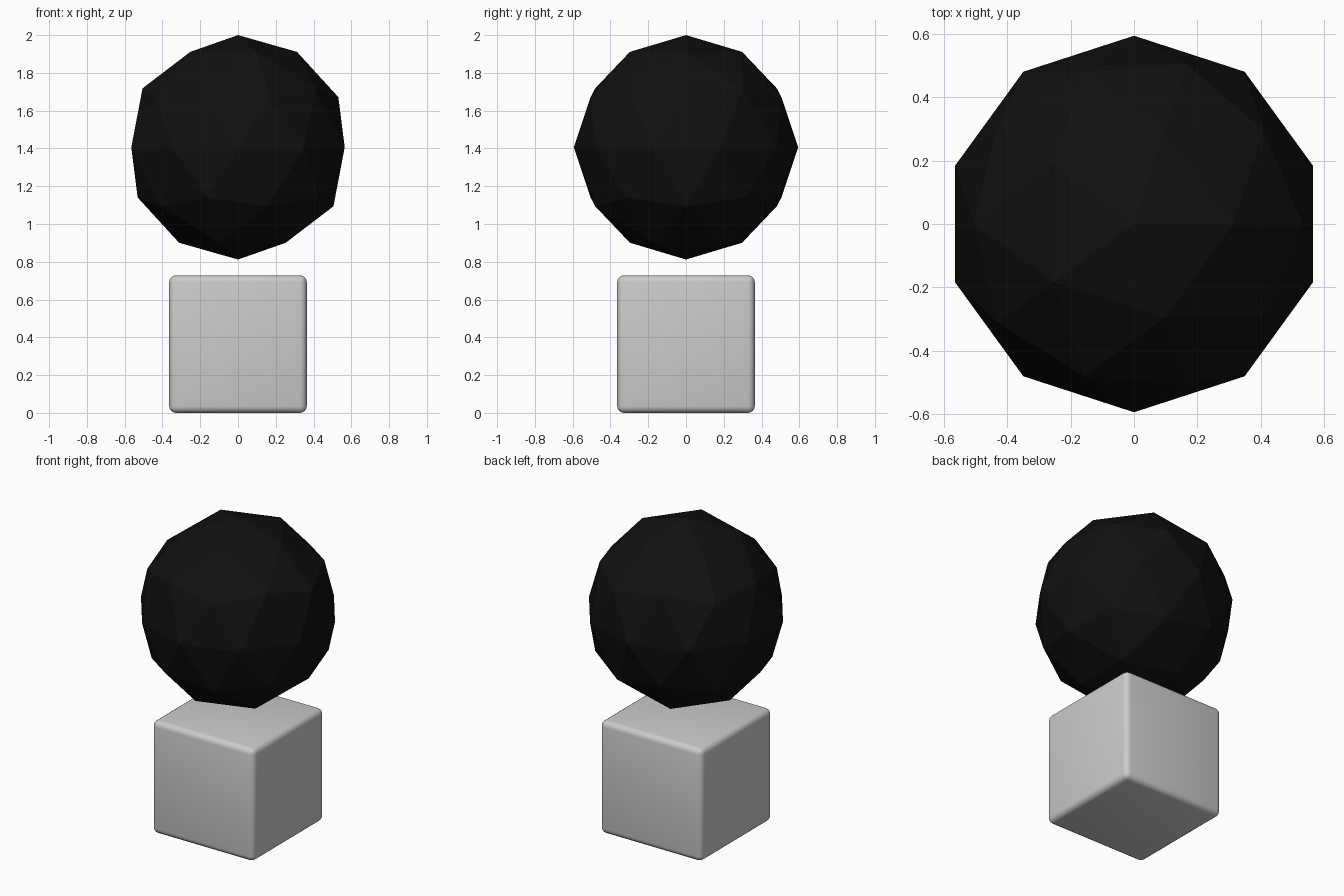
import bpy
import math

if "Cube" in bpy.data.objects:
    bpy.data.objects.remove(bpy.data.objects["Cube"])

SIDE = 0.728      # cube edge length
RADIUS = 0.594    # ball radius

# Rounded cube standing on the floor
bpy.ops.mesh.primitive_cube_add(size=SIDE, location=(0, 0, SIDE / 2))
cube = bpy.context.object
cube.name = "rounded_cube"
bevel = cube.modifiers.new("Bevel", 'BEVEL')
bevel.width = 0.036
bevel.segments = 4
bpy.ops.object.modifier_apply(modifier=bevel.name)
bpy.ops.object.shade_smooth_by_angle(angle=math.radians(30))

# Faceted black ball floating above the cube
bpy.ops.mesh.primitive_ico_sphere_add(subdivisions=2, radius=RADIUS,
                                      location=(0, 0, 2 - RADIUS))
ball = bpy.context.object
ball.name = "faceted_ball"
black = bpy.data.materials.new("black")
black.diffuse_color = (0.005, 0.005, 0.005, 1)
black.use_nodes = True
black.node_tree.nodes["Principled BSDF"].inputs["Base Color"].default_value = black.diffuse_color
ball.data.materials.append(black)
